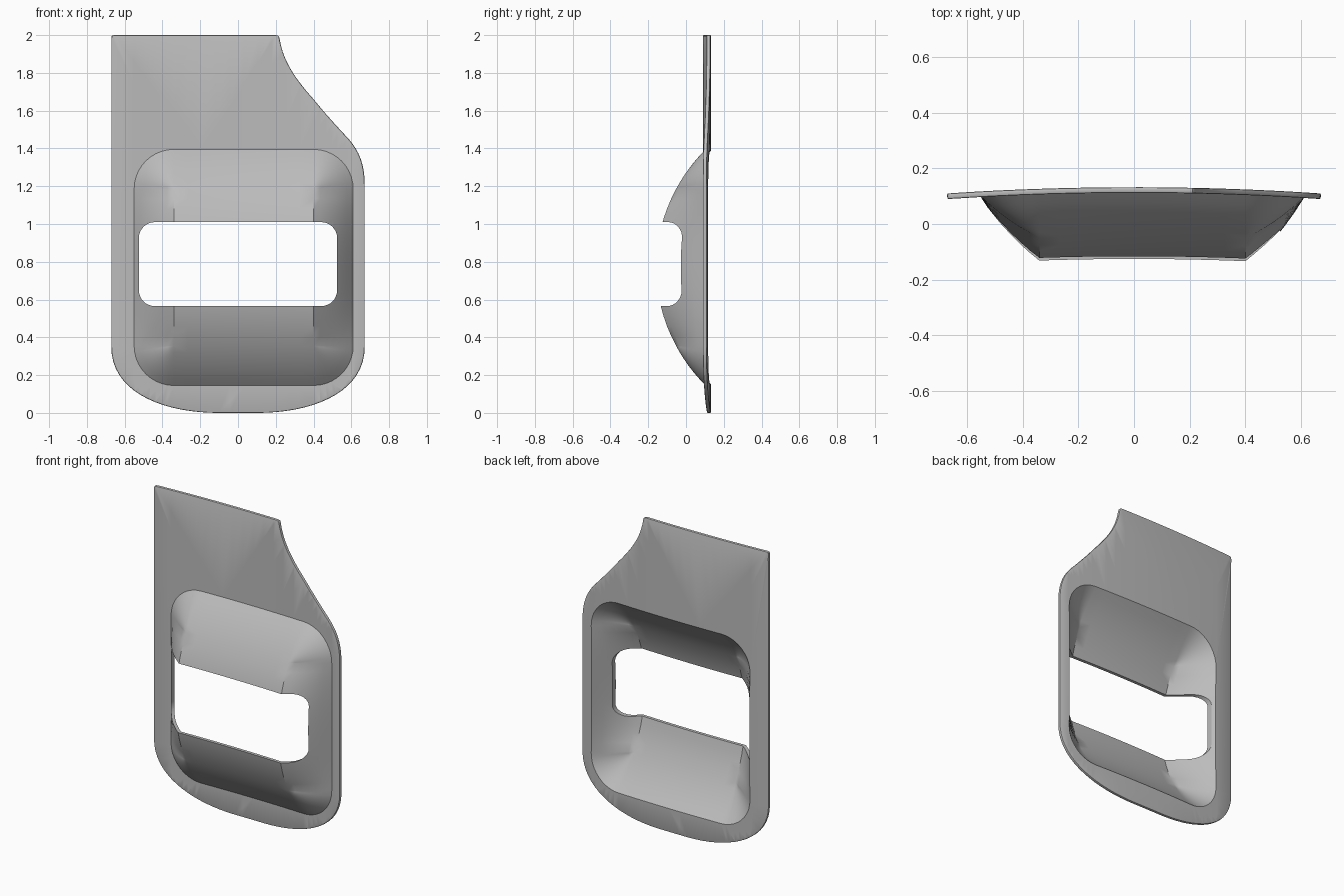
import bpy, bmesh, math
from mathutils import Vector
from mathutils.geometry import interpolate_bezier

if "Cube" in bpy.data.objects:
    bpy.data.objects.remove(bpy.data.objects["Cube"], do_unlink=True)

THICK = 0.02
BEND = 0.05                    # gentle cylindrical bow of the whole plate
FRONT = 0.112                  # front surface of the flange at x = 0
X0, X1, Z0, Z1 = -0.34, 0.40, 0.355, 1.185   # core of the bulge
R = 0.21                       # slope width and rim corner radius
ZM = (Z0 + Z1) / 2
ARC = 0.87                     # radius of the bulge in side section


def clamp(v, lo, hi):
    return max(lo, min(hi, v))


def arc(z):
    return -0.15 + ARC - math.sqrt(ARC ** 2 - (z - ZM) ** 2)


def depth(x, z):
    """Front surface: bulge inside the rim, flange outside it."""
    cx, cz = clamp(x, X0, X1), clamp(z, Z0, Z1)
    rho = min(1, math.hypot(x - cx, z - cz) / R)
    g = (arc(Z1 + rho * R) - arc(Z1)) / (arc(Z1 + R) - arc(Z1))
    return arc(cz) + (FRONT - arc(cz)) * g - BEND * x * x


def rounded_rect(x0, x1, z0, z1, r, corner, nx=1, nz=1):
    """Counter-clockwise loop of (x, z) points with sampled straight sides."""
    pts = []
    corners = [(x1 - r, z1 - r), (x0 + r, z1 - r), (x0 + r, z0 + r), (x1 - r, z0 + r)]
    for k, (cx, cz) in enumerate(corners):
        for i in range(corner + 1):
            a = math.pi / 2 * (k + i / corner)
            pts.append((cx + r * math.cos(a), cz + r * math.sin(a)))
        nxt = corners[(k + 1) % 4]
        n = nx if k % 2 == 0 else nz
        lx, lz = pts[-1]
        for i in range(1, n):
            pts.append((lx + (nxt[0] - cx) * i / n, lz + (nxt[1] - cz) * i / n))
    return pts


def bezier(a, b, c, d, n=12):
    return [(p.x, p.y) for p in interpolate_bezier(*map(Vector, (a, b, c, d)), n)]


# Outer outline, clockwise from the top left
outline = bezier((-0.67, 1.985), (-0.67, 1.995), (-0.665, 2), (-0.655, 2), 4)
outline += bezier((0.2, 2), (0.213, 2), (0.217, 1.995), (0.22, 1.98), 4)
outline += bezier((0.22, 1.98), (0.24, 1.85), (0.32, 1.75), (0.40, 1.66))[1:]
outline += bezier((0.40, 1.66), (0.46, 1.585), (0.52, 1.52), (0.585, 1.45), 6)[1:]
outline += bezier((0.585, 1.45), (0.64, 1.385), (0.67, 1.32), (0.67, 1.2))[1:]
bottom = bezier((0.67, 0.35), (0.67, 0.11), (0.40, 0), (0.1, 0), 18)
outline += bottom + [(-x, z) for x, z in reversed(bottom)]

NX, NZ, RINGS = 10, 16, 6
rim = rounded_rect(X0 - R, X1 + R, Z0 - R, Z1 + R, R, 10, NX, NZ)
bm = bmesh.new()


def loop_edges(points):
    vs = [bm.verts.new((x, 0, z)) for x, z in points]
    return [bm.edges.new((vs[i - 1], vs[i])) for i in range(len(vs))]


# Flange: flat fill between outline and rim, sliced so that it can bend
bmesh.ops.triangle_fill(bm, use_beauty=True, edges=loop_edges(outline) + loop_edges(rim))
for x in sorted({round(p[0], 5) for p in rim}):
    bmesh.ops.bisect_plane(bm, geom=bm.verts[:] + bm.edges[:] + bm.faces[:],
                           dist=1e-4, plane_co=(x, 0, 0), plane_no=(1, 0, 0))


def quad(points):
    bm.faces.new([bm.verts.new((x, 0, z)) for x, z in points])


# Bulge sides: rings running from the core to the rim
def ring_point(i, t):
    x, z = rim[i % len(rim)]
    cx, cz = clamp(x, X0, X1), clamp(z, Z0, Z1)
    return cx + (x - cx) * t, cz + (z - cz) * t


for i in range(len(rim)):
    for k in range(RINGS):
        a, b = k / RINGS, (k + 1) / RINGS
        quad([ring_point(i, a), ring_point(i, b), ring_point(i + 1, b), ring_point(i + 1, a)])

# Bulge core: plain grid
for i in range(NX):
    for j in range(NZ):
        xs = [X0 + (X1 - X0) * (i + d) / NX for d in (0, 1)]
        zs = [Z0 + (Z1 - Z0) * (j + d) / NZ for d in (0, 1)]
        quad([(xs[0], zs[0]), (xs[1], zs[0]), (xs[1], zs[1]), (xs[0], zs[1])])

bmesh.ops.remove_doubles(bm, verts=bm.verts[:], dist=2e-4)
for v in bm.verts:
    v.co.y = depth(v.co.x, v.co.z)
bmesh.ops.recalc_face_normals(bm, faces=bm.faces[:])
if sum(f.normal.y * f.calc_area() for f in bm.faces) > 0:
    bmesh.ops.reverse_faces(bm, faces=bm.faces[:])


def make_object(name, b):
    mesh = bpy.data.meshes.new(name)
    b.to_mesh(mesh)
    b.free()
    ob = bpy.data.objects.new(name, mesh)
    bpy.context.collection.objects.link(ob)
    return ob


plate = make_object("bulged_handle_plate", bm)

# Cutter for the hand slot
cb = bmesh.new()
face = cb.faces.new([cb.verts.new((x, -0.5, z))
                     for x, z in rounded_rect(-0.525, 0.525, 0.565, 1.01, 0.085, 8)])
ext = bmesh.ops.extrude_face_region(cb, geom=[face])
bmesh.ops.translate(cb, vec=(0, 1, 0),
                    verts=[e for e in ext["geom"] if isinstance(e, bmesh.types.BMVert)])
bmesh.ops.recalc_face_normals(cb, faces=cb.faces[:])
cutter = make_object("slot_cutter", cb)
cutter.hide_render = True

# Thickness, softened outer edge, slot
solid = plate.modifiers.new("thickness", "SOLIDIFY")
solid.thickness, solid.offset, solid.use_even_offset = THICK, -1, True
bevel = plate.modifiers.new("soft_edge", "BEVEL")
bevel.width, bevel.segments = 0.005, 2
bevel.limit_method, bevel.angle_limit = "ANGLE", math.radians(70)
bevel.use_clamp_overlap = False
cut = plate.modifiers.new("slot", "BOOLEAN")
cut.operation, cut.solver, cut.object = "DIFFERENCE", "EXACT", cutter

bpy.ops.object.select_all(action="DESELECT")
plate.select_set(True)
bpy.context.view_layer.objects.active = plate
for m in list(plate.modifiers):
    bpy.ops.object.modifier_apply(modifier=m.name)
bpy.data.objects.remove(cutter, do_unlink=True)

# Material
grey = bpy.data.materials.new("plain_grey")
grey.use_nodes = True
colour = (0.5, 0.5, 0.5, 1)
grey.diffuse_color = colour
grey.node_tree.nodes["Principled BSDF"].inputs["Base Color"].default_value = colour
plate.data.materials.clear()
plate.data.materials.append(grey)
bpy.ops.object.shade_smooth_by_angle(angle=math.radians(30))
